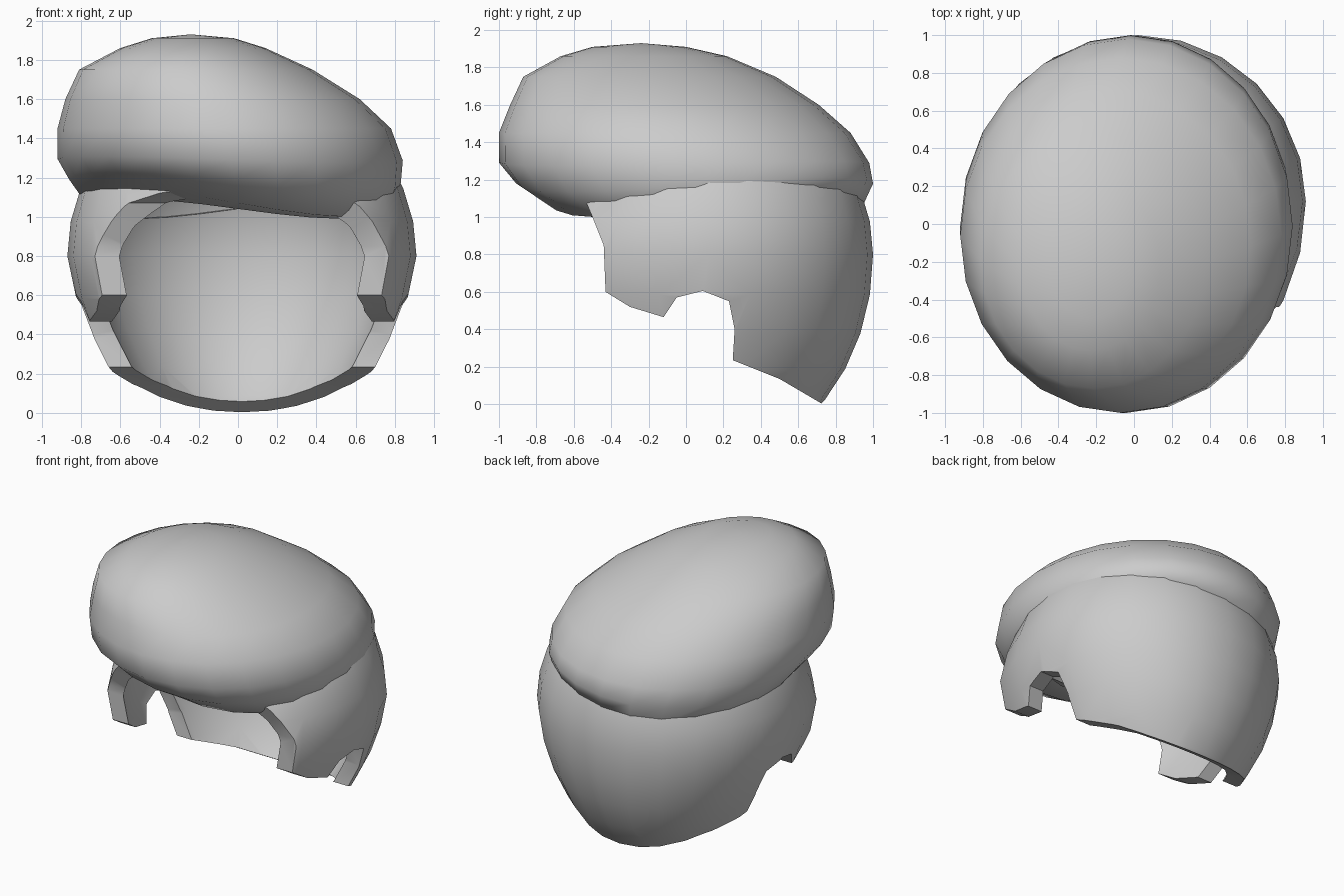
import bpy, bmesh, math

if "Cube" in bpy.data.objects:
    bpy.data.objects.remove(bpy.data.objects["Cube"])

grey = bpy.data.materials.new("plain_grey")
grey.use_nodes = True
COLOUR = (0.6, 0.6, 0.6, 1)
grey.diffuse_color = COLOUR
grey.node_tree.nodes["Principled BSDF"].inputs["Base Color"].default_value = COLOUR


def make_object(name, bm):
    bmesh.ops.recalc_face_normals(bm, faces=bm.faces)
    mesh = bpy.data.meshes.new(name)
    bm.to_mesh(mesh)
    bm.free()
    mesh.materials.append(grey)
    obj = bpy.data.objects.new(name, mesh)
    bpy.context.collection.objects.link(obj)
    return obj


def smooth(obj, degrees):
    bpy.ops.object.select_all(action="DESELECT")
    obj.select_set(True)
    bpy.context.view_layer.objects.active = obj
    bpy.ops.object.shade_smooth_by_angle(angle=math.radians(degrees))


# Beret: open bowl of oval rings whose centres lean to the front and right;
# the lower rings are twisted so the rim dips at the back right
SIDES = 24
# height, x min, x max, y min, y max, twist
RINGS = [
    (1.04, -0.73, 0.74, -0.53, 0.84, 0.20),
    (1.07, -0.78, 0.79, -0.72, 0.95, 0.20),
    (1.18, -0.86, 0.83, -0.91, 1.00, 0.10),
    (1.29, -0.92, 0.84, -1.00, 0.98, 0.03),
    (1.45, -0.92, 0.78, -1.00, 0.88, 0),
    (1.60, -0.88, 0.62, -0.94, 0.71, 0),
    (1.75, -0.81, 0.38, -0.87, 0.48, 0),
    (1.86, -0.60, 0.14, -0.67, 0.22, 0),
    (1.91, -0.44, -0.02, -0.50, 0.00, 0),
]
bm = bmesh.new()
loops = []
for z, x0, x1, y0, y1, twist in RINGS:
    loop = []
    for i in range(SIDES):
        a = math.tau * i / SIDES
        x = (x0 + x1) / 2 + (x1 - x0) / 2 * math.cos(a)
        y = (y0 + y1) / 2 + (y1 - y0) / 2 * math.sin(a)
        loop.append(bm.verts.new((x, y, z + twist * x * (y - 0.15))))
    loops.append(loop)
for low, high in zip(loops, loops[1:]):
    for i in range(SIDES):
        j = (i + 1) % SIDES
        bm.faces.new((low[i], low[j], high[j], high[i]))
crown = bm.verts.new((-0.24, -0.24, 1.93))
for i in range(SIDES):
    bm.faces.new((loops[-1][i], loops[-1][(i + 1) % SIDES], crown))
beret = make_object("beret", bm)
smooth(beret, 50)

# Hair: egg-shaped shell, fuller at the temples, narrower towards the neck
bm = bmesh.new()
bmesh.ops.create_uvsphere(bm, u_segments=24, v_segments=16, radius=1)
for v in bm.verts:
    x, y, z = v.co
    z *= 1.1 if z < 0 else 0.9
    taper = 1 + 0.15 * min(z, 0)
    depth = 0.88 if y > 0 else 1.05 - 0.4 * max(z, 0)
    v.co = (0.02 + 0.89 * x * taper, 0.12 + depth * y, 0.8 + z)
hair = make_object("hair", bm)
shell = hair.modifiers.new("thickness", "SOLIDIFY")
shell.thickness = 0.105
shell.offset = -1

# Side outline of the hair: face opening, sideburn, ear notch and nape
OUTLINE = [
    (-0.85, 1.8), (-0.85, 1.2), (-0.62, 1.12), (-0.53, 1.07), (-0.5, 1.0),
    (-0.44, 0.85), (-0.43, 0.6), (-0.3, 0.52), (-0.12, 0.465),
    (-0.05, 0.57), (0.09, 0.605), (0.23, 0.55), (0.26, 0.4),
    (0.25, 0.235), (0.5, 0.135), (0.73, 0.0), (1.2, -0.2), (1.2, 1.8),
]
bm = bmesh.new()
face = bm.faces.new([bm.verts.new((-1.2, y, z)) for y, z in OUTLINE])
side = bmesh.ops.extrude_face_region(bm, geom=[face])["geom"]
for v in side:
    if isinstance(v, bmesh.types.BMVert):
        v.co.x = 1.2
# Close the outline block with its starting cap
if len(bm.faces) < len(OUTLINE) + 2:
    bmesh.ops.holes_fill(bm, edges=bm.edges)
cutter = make_object("hair_outline_cutter", bm)
cutter.hide_render = True
trim = hair.modifiers.new("trim", "BOOLEAN")
trim.operation = "INTERSECT"
trim.solver = "EXACT"
trim.object = cutter

# Apply the trim and remove the cutter
graph = bpy.context.evaluated_depsgraph_get()
trimmed = bpy.data.meshes.new_from_object(hair.evaluated_get(graph))
hair.modifiers.clear()
hair.data = trimmed
bpy.data.objects.remove(cutter)
smooth(hair, 35)
